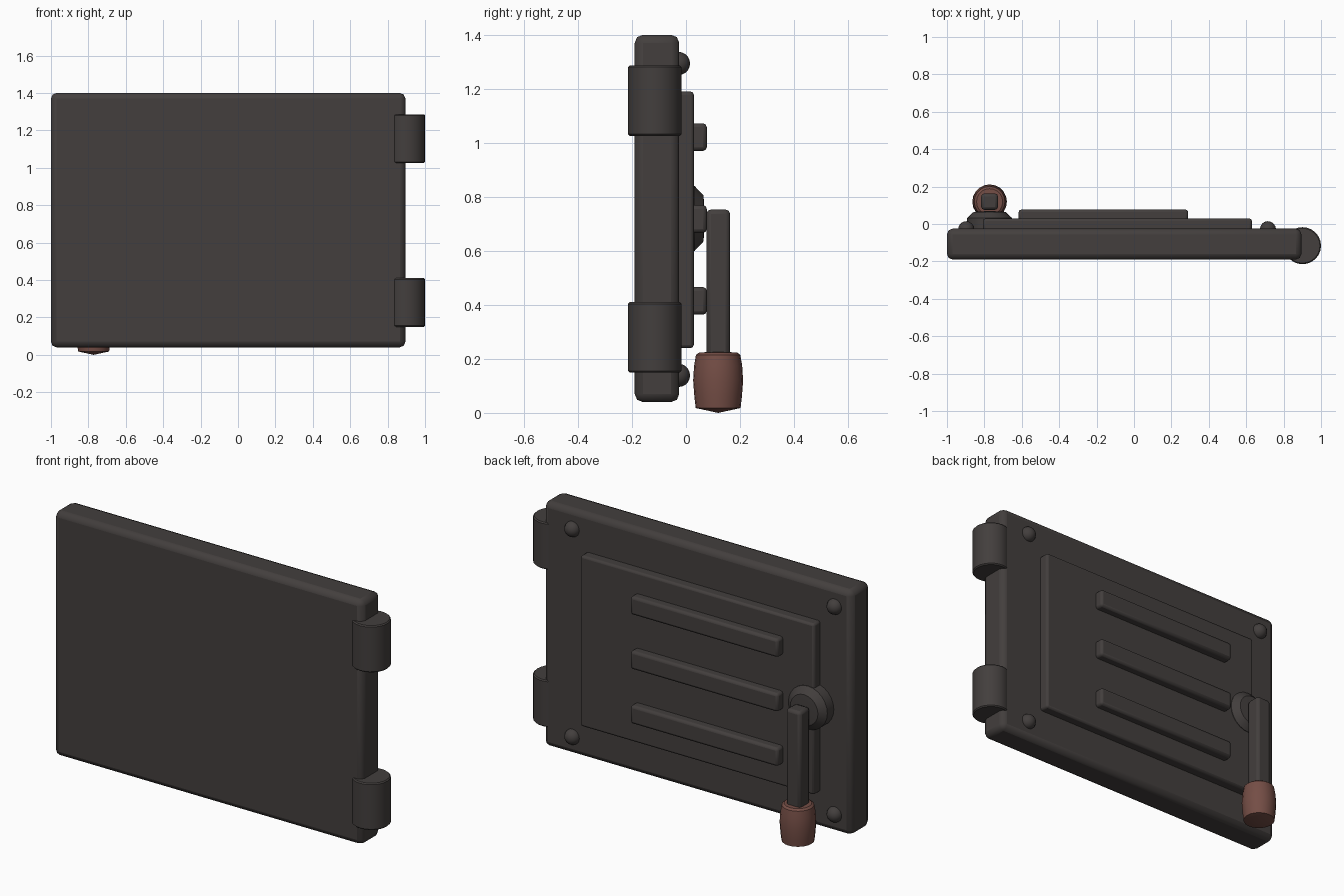
import bpy, bmesh, math
from mathutils import Matrix

if "Cube" in bpy.data.objects:
    bpy.data.objects.remove(bpy.data.objects["Cube"])


def material(name, rgb):
    m = bpy.data.materials.new(name)
    m.diffuse_color = (*rgb, 1)
    m.use_nodes = True
    m.node_tree.nodes["Principled BSDF"].inputs["Base Color"].default_value = m.diffuse_color
    return m


IRON = material("dark_iron", (0.056, 0.049, 0.047))
WOOD = material("red_brown_wood", (0.175, 0.075, 0.06))


def finish(name, bm, mat, loc=(0, 0, 0), bevel=0, segs=2, angle=35):
    bmesh.ops.recalc_face_normals(bm, faces=bm.faces)
    me = bpy.data.meshes.new(name)
    bm.to_mesh(me)
    bm.free()
    me.materials.append(mat)
    ob = bpy.data.objects.new(name, me)
    bpy.context.collection.objects.link(ob)
    ob.location = loc
    if bevel:
        b = ob.modifiers.new("bevel", 'BEVEL')
        b.width, b.segments = bevel, segs
        b.limit_method = 'ANGLE'
    bpy.ops.object.select_all(action='DESELECT')
    ob.select_set(True)
    bpy.context.view_layer.objects.active = ob
    bpy.ops.object.shade_smooth_by_angle(angle=math.radians(angle))
    return ob


def box(name, x, y, z, bevel, segs=2):
    bm = bmesh.new()
    size = [b - a for a, b in (x, y, z)]
    bmesh.ops.create_cube(bm, size=1, matrix=Matrix.Diagonal((*size, 1)))
    return finish(name, bm, IRON, [(a + b) / 2 for a, b in (x, y, z)], bevel, segs)


def lathe(name, profile, sides, mat, loc, axis='Z', bevel=0):
    """Spin (radius, height) points; axis 'Y' turns height towards +y."""
    bm = bmesh.new()
    vs = [bm.verts.new((r, 0, h)) for r, h in profile]
    es = [bm.edges.new(p) for p in zip(vs, vs[1:])]
    bmesh.ops.spin(bm, geom=vs + es, cent=(0, 0, 0), axis=(0, 0, 1),
                   angle=math.tau, steps=sides, use_duplicate=False)
    bmesh.ops.remove_doubles(bm, verts=bm.verts, dist=1e-5)
    if axis == 'Y':
        bm.transform(Matrix.Rotation(-math.pi / 2, 4, 'X'))
    return finish(name, bm, mat, loc, bevel, 1)


# door slab, raised back panel and ribs
box("door_slab", (-1, 0.895), (-0.19, -0.025), (0.04, 1.4), 0.03)
box("raised_panel", (-0.807, 0.63), (-0.04, 0.029), (0.24, 1.19), 0.012)
for i, z in enumerate((0.415, 0.718, 1.021)):
    box(f"panel_rib_{i + 1}", (-0.617, 0.29), (0.01, 0.077), (z - 0.051, z + 0.051), 0.014)

# hinge barrels
for name, z0, z1 in (("lower", 0.15, 0.41), ("upper", 1.026, 1.286)):
    h = z1 - z0
    lathe(f"{name}_hinge_barrel", [(0, 0), (0.099, 0), (0.099, h), (0, h)], 24,
          IRON, (0.901, -0.116, z0), bevel=0.006)

# corner rivets
for i, (x, z) in enumerate([(x, z) for x in (-0.897, 0.716) for z in (0.139, 1.294)]):
    bm = bmesh.new()
    bmesh.ops.create_uvsphere(bm, u_segments=16, v_segments=10, radius=0.043)
    finish(f"corner_rivet_{i + 1}", bm, IRON, (x, -0.028, z))

# latch: hub, lever and wooden grip
lathe("latch_hub", [(0, -0.04), (0.12, -0.04), (0.12, 0.032), (0.085, 0.065), (0, 0.07)],
      24, IRON, (-0.772, 0, 0.72), 'Y')
box("latch_lever", (-0.817, -0.727), (0.076, 0.163), (0.2, 0.753), 0.016)
lathe("lever_grip", [(0, 0), (0.083, 0.018), (0.088, 0.06), (0.0925, 0.12),
                     (0.089, 0.175), (0.082, 0.215), (0.07, 0.224), (0, 0.226)],
      20, WOOD, (-0.772, 0.119, 0))
